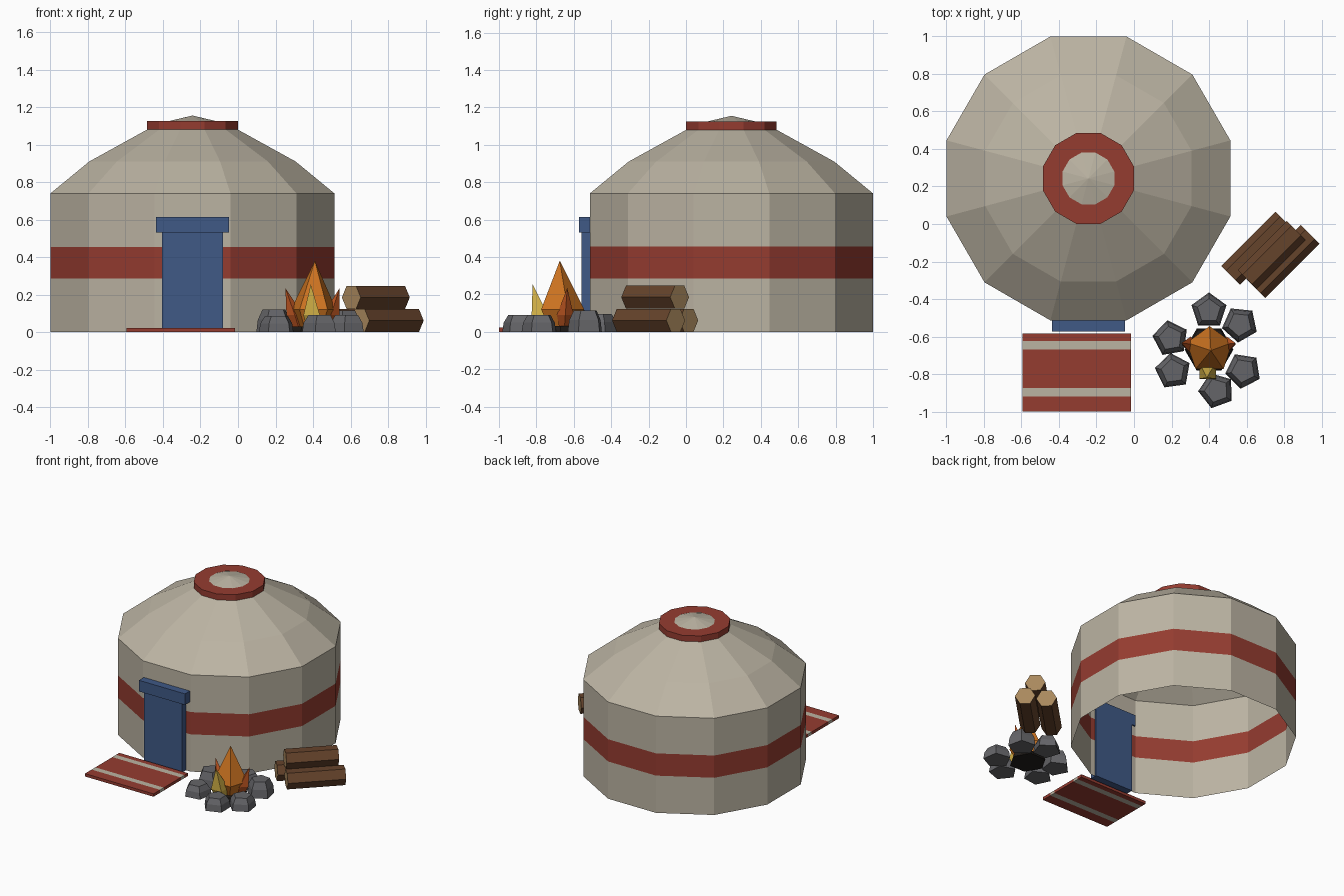
import bpy, math
from mathutils import Vector, Matrix

if "Cube" in bpy.data.objects:
    bpy.data.objects.remove(bpy.data.objects["Cube"])

def material(name, r, g, b):
    m = bpy.data.materials.new(name)
    m.diffuse_color = (r, g, b, 1)
    m.use_nodes = True
    m.node_tree.nodes["Principled BSDF"].inputs["Base Color"].default_value = m.diffuse_color
    return m

canvas = material("canvas", .50, .455, .365)
red = material("red_felt", .30, .045, .03)
blue = material("blue_door", .05, .10, .24)
bark = material("bark", .13, .056, .024)
cut_wood = material("cut_wood", .40, .25, .11)
stone_grey = material("stone_grey", .13, .13, .14)
ash_black = material("ash_black", .015, .012, .01)
orange = material("orange", .60, .17, .015)
yellow = material("yellow", .62, .42, .06)
ember = material("ember", .50, .09, .015)

def ring(n, r, z, c=(0, 0), rot=0):
    """Regular polygon of points; a zero radius gives one apex point."""
    if r == 0:
        return [(c[0], c[1], z)]
    return [(c[0] + r * math.cos(math.radians(rot) + math.tau * i / n),
             c[1] + r * math.sin(math.radians(rot) + math.tau * i / n), z) for i in range(n)]

def loft(name, rings, mats, bands=None, bottom=True, top=True, cap_mat=0):
    """Join rings into flat faces; bands gives the material slot of each step."""
    verts, starts, faces, slots = [], [], [], []
    for r in rings:
        starts.append(len(verts))
        verts += r
    n = max(len(r) for r in rings)
    for k in range(len(rings) - 1):
        a, b = starts[k], starts[k + 1]
        for i in range(n):
            j = (i + 1) % n
            if len(rings[k + 1]) == 1:
                faces.append((a + i, a + j, b))
            else:
                faces.append((a + i, a + j, b + j, b + i))
            slots.append(bands[k] if bands else 0)
    if bottom:
        faces.append(tuple(reversed(range(n))))
        slots.append(cap_mat)
    if top and len(rings[-1]) > 1:
        faces.append(tuple(range(starts[-1], starts[-1] + n)))
        slots.append(cap_mat)
    me = bpy.data.meshes.new(name)
    me.from_pydata(verts, [], faces)
    for m in mats:
        me.materials.append(m)
    me.polygons.foreach_set("material_index", slots)
    me.update()
    ob = bpy.data.objects.new(name, me)
    bpy.context.collection.objects.link(ob)
    return ob

def box(name, x0, x1, y0, y1, z0, z1, mat):
    quad = [(x0, y0), (x1, y0), (x1, y1), (x0, y1)]
    return loft(name, [[(x, y, z) for x, y in quad] for z in (z0, z1)], [mat])

# Yurt: open-bottomed shell with a red band and a stepped roof (radii are apothems)
C, COS = (-.243, .243), math.cos(math.pi / 12)
def yurt_ring(apothem, z):
    return ring(12, apothem / COS, z, C, 15)

profile = [(.757, 0), (.757, .285), (.757, .455), (.757, .74),
           (.55, .91), (.242, 1.08), (.14, 1.122), (0, 1.155)]
loft("yurt_shell", [yurt_ring(a, z) for a, z in profile], [canvas, red],
     bands=[0, 1, 0, 0, 0, 0, 0], bottom=False)
# Crown ring around the smoke cap
loft("crown_ring", [yurt_ring(a, z) for a, z in
     [(.14, 1.08), (.242, 1.08), (.242, 1.125), (.138, 1.125)]], [red],
     bottom=False, top=False)

# Door and lintel
box("door_panel", -.405, -.08, -.56, -.505, 0, .54, blue)
box("door_lintel", -.437, -.048, -.573, -.505, .53, .615, blue)

# Striped rug, built as side-by-side strips
edges = [-1, -.92, -.875, -.67, -.625, -.585]
for i in range(5):
    box(f"rug_strip_{i + 1}", -.595, -.015, edges[i], edges[i + 1], 0, .022,
        canvas if i % 2 else red)

# Fire pit: ash bed and ring of stones (x, y, height, rotation)
F = (.40, -.67)
loft("ash_bed", [ring(6, .13, 0, F), ring(6, .12, .03, F)], [ash_black])
stones = [(.40, -.463, .095, 90), (.565, -.535, .115, 48), (.583, -.782, .09, 45),
          (.44, -.888, .09, 38), (.208, -.785, .085, 26), (.195, -.61, .12, 28)]
for i, (x, y, h, rot) in enumerate(stones):
    c = (x, y)
    loft(f"stone_{i + 1}", [ring(5, .098, 0, c, rot), ring(5, .09, h * .55, c, rot),
                            ring(5, .065, h, c, rot)], [stone_grey])

# Flames: narrow base, wide belly, pointed tip that may lean
def flame(name, n, base, r, z_mid, tip, mat, rot=90):
    mid = (base[0] * .7 + tip[0] * .3, base[1] * .7 + tip[1] * .3)
    loft(name, [ring(n, r * .6, .02, base, rot), ring(n, r, z_mid, mid, rot), [tip]], [mat])

flame("main_flame", 5, F, .127, .12, (.41, -.675, .38), orange)
flame("front_flame", 4, (.395, -.765), .062, .09, (.388, -.82, .255), yellow, 45)
flame("right_flame", 4, (.475, -.65), .045, .09, (.542, -.635, .235), ember)
flame("left_flame", 4, (.325, -.65), .045, .09, (.253, -.635, .235), ember)

# Stack of three six-sided logs lying at 45 degrees
logs = [("lower_log_back", .66, -.13, .0615, .41), ("lower_log_front", .795, -.20, .0615, .41),
        ("upper_log", .735, -.165, .185, .37)]
axis = Vector((1, 1, 0)).normalized()
for name, x, y, z, length in logs:
    ob = loft(name, [ring(6, .071, -length / 2), ring(6, .071, length / 2)],
              [bark, cut_wood], cap_mat=1)
    side = Vector((1, -1, 0)).normalized()
    turn = Matrix((side, axis.cross(side), axis)).transposed().to_4x4()
    ob.data.transform(Matrix.Translation((x, y, z)) @ turn)
